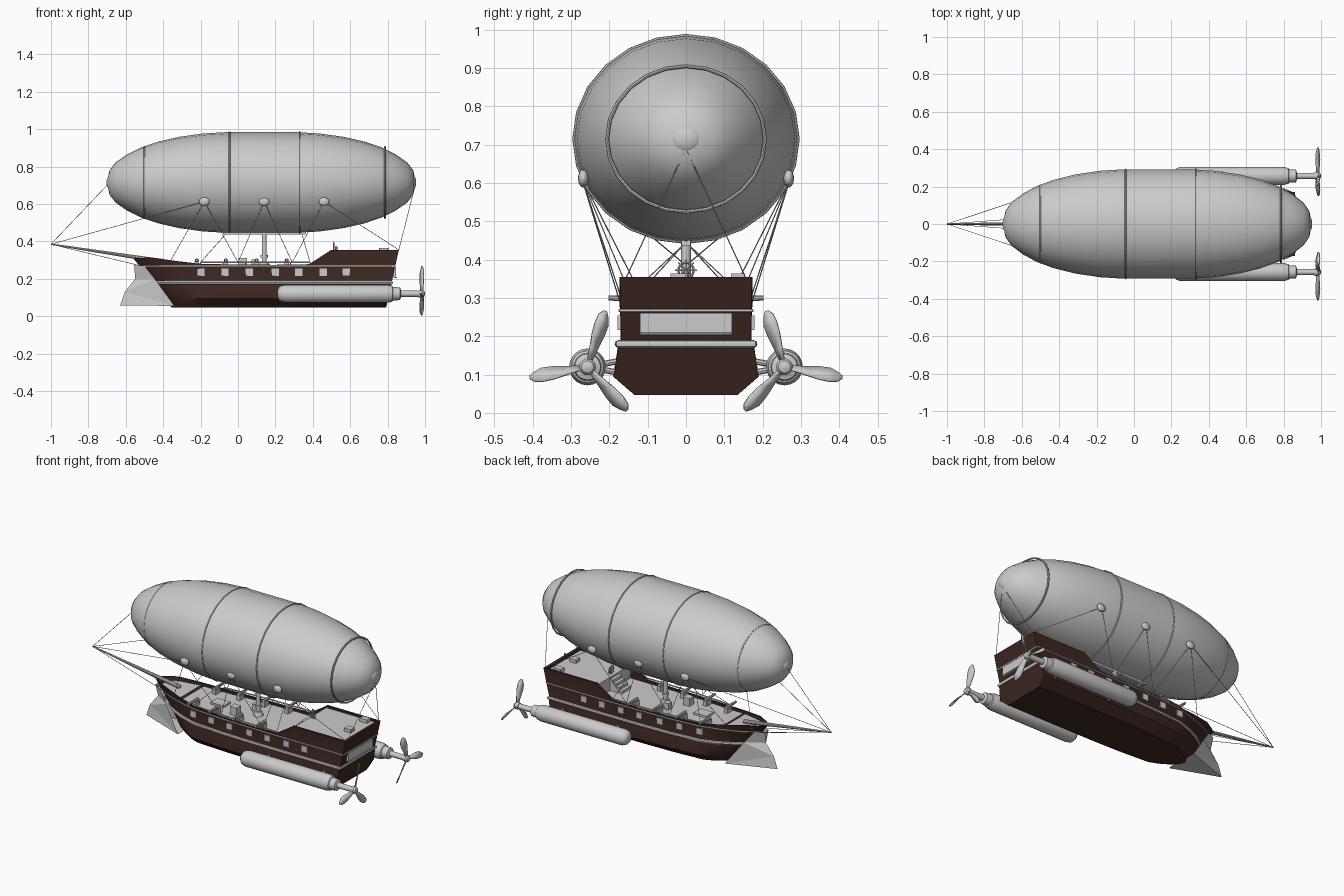
import bpy, math
from mathutils import Vector

if "Cube" in bpy.data.objects:
    bpy.data.objects.remove(bpy.data.objects["Cube"])

brown = bpy.data.materials.new("dark_wood")
brown.diffuse_color = (0.045, 0.02, 0.015, 1)
brown.use_nodes = True
brown.node_tree.nodes["Principled BSDF"].inputs["Base Color"].default_value = brown.diffuse_color


def mesh(name, verts, faces, mat=None, smooth=True):
    me = bpy.data.meshes.new(name)
    me.from_pydata([tuple(v) for v in verts], [], faces)
    ob = bpy.data.objects.new(name, me)
    bpy.context.collection.objects.link(ob)
    if mat:
        me.materials.append(mat)
    bpy.ops.object.select_all(action='DESELECT')
    ob.select_set(True)
    bpy.context.view_layer.objects.active = ob
    bpy.ops.object.mode_set(mode='EDIT')
    bpy.ops.mesh.select_all(action='SELECT')
    bpy.ops.mesh.normals_make_consistent(inside=False)
    bpy.ops.object.mode_set(mode='OBJECT')
    if smooth:
        bpy.ops.object.shade_smooth_by_angle(angle=math.radians(35))
    return ob


def loft(rings, closed=True):
    n = len(rings[0])
    verts = [v for r in rings for v in r]
    faces = []
    for i in range(len(rings) - 1):
        for j in range(n if closed else n - 1):
            k = (j + 1) % n
            faces.append((i*n + j, i*n + k, (i+1)*n + k, (i+1)*n + j))
    if closed:
        faces += [tuple(range(n)), tuple(range((len(rings)-1)*n, len(rings)*n))]
    return verts, faces


def lathe(name, prof, cy, cz, n=16, ky=1.0, mat=None):
    rings = [[(x, cy + ky*r*math.cos(2*math.pi*j/n), cz + r*math.sin(2*math.pi*j/n))
              for j in range(n)] for x, r in prof]
    return mesh(name, *loft(rings), mat)


def rods(name, segs, r, r2=None, n=8, mat=None):
    verts, faces = [], []
    for a, b in segs:
        a, b = Vector(a), Vector(b)
        q = (b - a).to_track_quat('Z', 'Y')
        rings = [[p + q @ Vector((rr*math.cos(2*math.pi*j/n), rr*math.sin(2*math.pi*j/n), 0))
                  for j in range(n)] for p, rr in ((a, r), (b, r2 or r))]
        v, f = loft(rings)
        faces += [tuple(i + len(verts) for i in q_) for q_ in f]
        verts += v
    return mesh(name, verts, faces, mat)


def box(name, c, s, mat=None):
    rings = [[(c[0] + sx*s[0]/2, c[1] + sy*s[1]/2, c[2] + sz*s[2]/2)
              for sx, sy in ((-1, -1), (1, -1), (1, 1), (-1, 1))] for sz in (-1, 1)]
    return mesh(name, *loft(rings), mat, False)


def tube(name, pts, r, cyclic=False):
    cu = bpy.data.curves.new(name, 'CURVE')
    cu.dimensions = '3D'
    cu.bevel_depth, cu.bevel_resolution = r, 2
    sp = cu.splines.new('POLY')
    sp.points.add(len(pts) - 1)
    for p, c in zip(sp.points, pts):
        p.co = (*c, 1)
    sp.use_cyclic_u = cyclic
    ob = bpy.data.objects.new(name, cu)
    bpy.context.collection.objects.link(ob)
    bpy.ops.object.select_all(action='DESELECT')
    ob.select_set(True)
    bpy.context.view_layer.objects.active = ob
    bpy.ops.object.convert(target='MESH')
    bpy.ops.object.shade_smooth_by_angle(angle=math.radians(40))


def ellipsoid(name, c, s):
    prof = [(c[0] - s[0]*math.cos(t*math.pi/8), max(0.002, s[2]*math.sin(t*math.pi/8))) for t in range(9)]
    return lathe(name, prof, c[1], c[2], 14, s[1]/s[2])


# Hull stations: x, half width, rim height, deck height
ST = [(-.56, .012, .312, .312), (-.53, .035, .312, .311), (-.52, .042, .312, .29), (-.46, .075, .314, .29),
      (-.34, .117, .296, .28), (-.2, .15, .28, .262), (0, .166, .276, .262), (.2, .172, .275, .262),
      (.38, .173, .278, .262), (.492, .173, .35, .262), (.495, .173, .355, .342),
      (.84, .172, .355, .342), (.842, .172, .355, .354), (.86, .172, .355, .355)]


def width(x):
    for a, b in zip(ST, ST[1:]):
        if x <= b[0]:
            return a[1] + (b[1] - a[1]) * (x - a[0]) / (b[0] - a[0])
    return ST[-1][1]


def rake(x, z):
    if x > .5:
        return x + .22 * (z - .355) * (x - .5) / .36
    return x + .78 * (.31 - z) * max(0, (-.2 - x) / .36)


rings = []
for x, w, zt, zd in ST:
    half = [(.78, .047), (1.1, .095), (1.03, .17), (.985, .19), (1, zt), (.92, zt), (.92, zd)]
    ring = [(w*k, z) for k, z in half]
    ring += [(-y, z) for y, z in reversed(ring)]
    rings.append([(rake(x, z), y, z) for y, z in ring])
mesh("hull", *loft(rings), brown)
mesh("deck", *loft([[(x, -w*.92, zd + .001), (x, w*.92, zd + .001)] for x, w, _, zd in ST[2:12]], False), None, False)


# Belt and upper moulding wrapping round the stern
def moulding(name, z, k, r):
    side = [(rake(x, z), w*k, z) for x, w, _, _ in ST]
    tube(name, [(x, -y, z) for x, y, z in side] + side[::-1], r)


moulding("hull_belt", .18, 1.02, .010)
moulding("upper_moulding", .267, 1.0, .004)

# Ram at the bow
for s in (-1, 1):
    v = [(-.555, 0, .275), (-.555, s*.018, .275), (-.50, s*.045, .27), (-.445, s*.068, .20), (-.34, s*.105, .055),
         (-.63, 0, .058), (-.605, 0, .13), (-.55, 0, .20), (-.34, 0, .055)]
    mesh("bow_ram", v, [(0, 1, 7), (1, 2, 3, 7), (7, 3, 6), (6, 3, 4), (6, 4, 5), (5, 4, 8)], None, False)

# Bowsprit
rods("bowsprit", [((-.40, 0, .293), (-1, 0, .385))], .013, .004, 10)

# Side windows and stern window
for s in (-1, 1):
    for x in (-.2, -.07, .06, .2, .325, .455, .58):
        box("side_window", (x, s*width(x), .235), (.04, .012, .038))
rods("stern_window_bars", [((.846, -.12, .206), (.846, .12, .206))], .004)
box("stern_window", (.838, 0, .233), (.014, .24, .055))

# Deck rails
for s in (-1, 1):
    xs = [-.2, -.08, .04, .16, .28, .385]
    tube("deck_rail", [(x, s*width(x)*.97, .288) for x in xs], .004)
    rods("rail_posts", [((x, s*width(x)*.97, .265), (x, s*width(x)*.97, .288)) for x in xs], .003, n=6)

# Cannons
for s in (-1, 1):
    for x in (-.22, -.065, .10, .26):
        y = width(x)
        rods("cannon", [((x, s*(y - .065), .298), (x, s*(y + .03), .300))], .011, .007, 10)
        box("cannon_carriage", (x, s*(y - .045), .277), (.024, .045, .03))

# Deck clutter: crates, hatch, stairs, wheel
box("crate", (.025, -.06, .287), (.045, .045, .05))
box("crate_small", (.09, .05, .282), (.035, .035, .04))
box("hatch", (-.12, 0, .268), (.09, .07, .014))
box("stern_crate", (.78, .135, .352), (.05, .036, .024))
box("capstan_box", (.78, -.02, .352), (.045, .04, .024))
for i in range(4):
    h = .018 * (i + 1)
    box("stair_step", (.42 + .02*i, 0, .262 + h/2), (.02, .09, h))
rods("wheel_post", [((.525, 0, .34), (.525, 0, .372))], .006)
ring = [(.512, .02*math.cos(t*math.pi/8), .372 + .02*math.sin(t*math.pi/8)) for t in range(16)]
tube("steering_wheel", ring, .003, True)
rods("wheel_spokes", [((.512, -.029*math.cos(a), .372 - .029*math.sin(a)), (.512, .029*math.cos(a), .372 + .029*math.sin(a)))
                      for a in (0, math.pi/4, math.pi/2, 3*math.pi/4)], .002, n=6)

# Mast and balloon keel
rods("mast", [((.14, 0, .26), (.14, 0, .455))], .013, n=12)
rods("mast_base", [((.14, 0, .262), (.14, 0, .29))], .03, .022, n=12)
rods("mast_collar", [((.14, 0, .315), (.14, 0, .328))], .02, n=12)
box("balloon_keel", (.14, 0, .443), (.44, .024, .014))

# Balloon
CX, CZ, KY = .125, .715, 1.085
half = [(.822, .02), (.812, .065), (.78, .107), (.72, .149), (.645, .187), (.55, .219), (.44, .244), (.31, .262), (.19, .269)]
prof = [(CX - d, r) for d, r in half] + [(CX + d, r) for d, r in half[::-1]]
lathe("balloon", prof, 0, CZ, 24, KY)
for x, r in ((-.5, .190), (-.045, .268), (.33, .269), (.785, .190)):
    tube("balloon_band", [(x, KY*r*math.cos(t*math.pi/12), CZ + r*math.sin(t*math.pi/12)) for t in range(24)], .005, True)
for x in (CX - .81, CX + .81):
    ellipsoid("balloon_end_cap", (x, 0, CZ), (.018, .041, .037))

# Rope anchors on the balloon
for s in (-1, 1):
    for x in (-.18, .14, .46):
        ellipsoid("rope_anchor", (x, s*.268, .612), (.028, .014, .024))

# Rigging
tip = (-1, 0, .385)
ropes = [((-.70, 0, .70), tip)]
for s in (-1, 1):
    a, b, c = [(x, s*.272, .612) for x in (-.18, .14, .46)]
    ropes += [(a, tip), (a, (-.36, s*.112, .297)), (a, (0, s*.165, .288)), (b, (0, s*.165, .288)),
              (b, (.29, s*.172, .288)), (c, (.29, s*.172, .288)), (c, (.86, s*.165, .355)),
              ((.945, 0, .69), (.86, s*.155, .355)), (tip, (-.53, s*.035, .272)),
              ((-.06, 0, .445), (-.2, s*.145, .288)), ((.34, 0, .445), (.385, s*.168, .288))]
rods("rigging", ropes, .0016, n=5)

# Engines and propellers
for s in (-1, 1):
    y, z = s*.257, .12
    lathe("engine_pod", [(.21, .012), (.214, .028), (.226, .041), (.25, .048), (.80, .048), (.826, .042), (.83, .036),
                         (.866, .034), (.872, .017), (.97, .016)], y, z, 20)
    lathe("propeller_hub", [(.965, .02), (.985, .022), (.995, .016), (1.0, .004)], y, z, 14)
    rods("engine_strut", [((x, s*.15, h), (x, y, .12)) for x in (.34, .72) for h in (.10, .14)], .008)
    verts, faces = [], []
    for deg in (71, 189, 311):
        a = math.radians(deg)
        b = len(verts)
        for r, lo, hi, tw in ((.01, -.007, .007, 50), (.05, -.012, .014, 42), (.09, -.018, .021, 34),
                              (.12, -.018, .022, 28), (.142, -.008, .018, 24), (.154, 0, .007, 22)):
            for t in (lo, hi):
                u, dx = t*math.cos(math.radians(tw)), t*math.sin(math.radians(tw))
                dy, dz = r*math.cos(a) - u*math.sin(a), r*math.sin(a) + u*math.cos(a)
                verts.append((.982 + dx, y - s*dy, z + dz))
        faces += [(b + 2*i, b + 2*i + 1, b + 2*i + 3, b + 2*i + 2) for i in range(5)]
    ob = mesh("propeller_blades", verts, faces)
    mod = ob.modifiers.new("thickness", 'SOLIDIFY')
    mod.thickness, mod.offset = .005, 0
